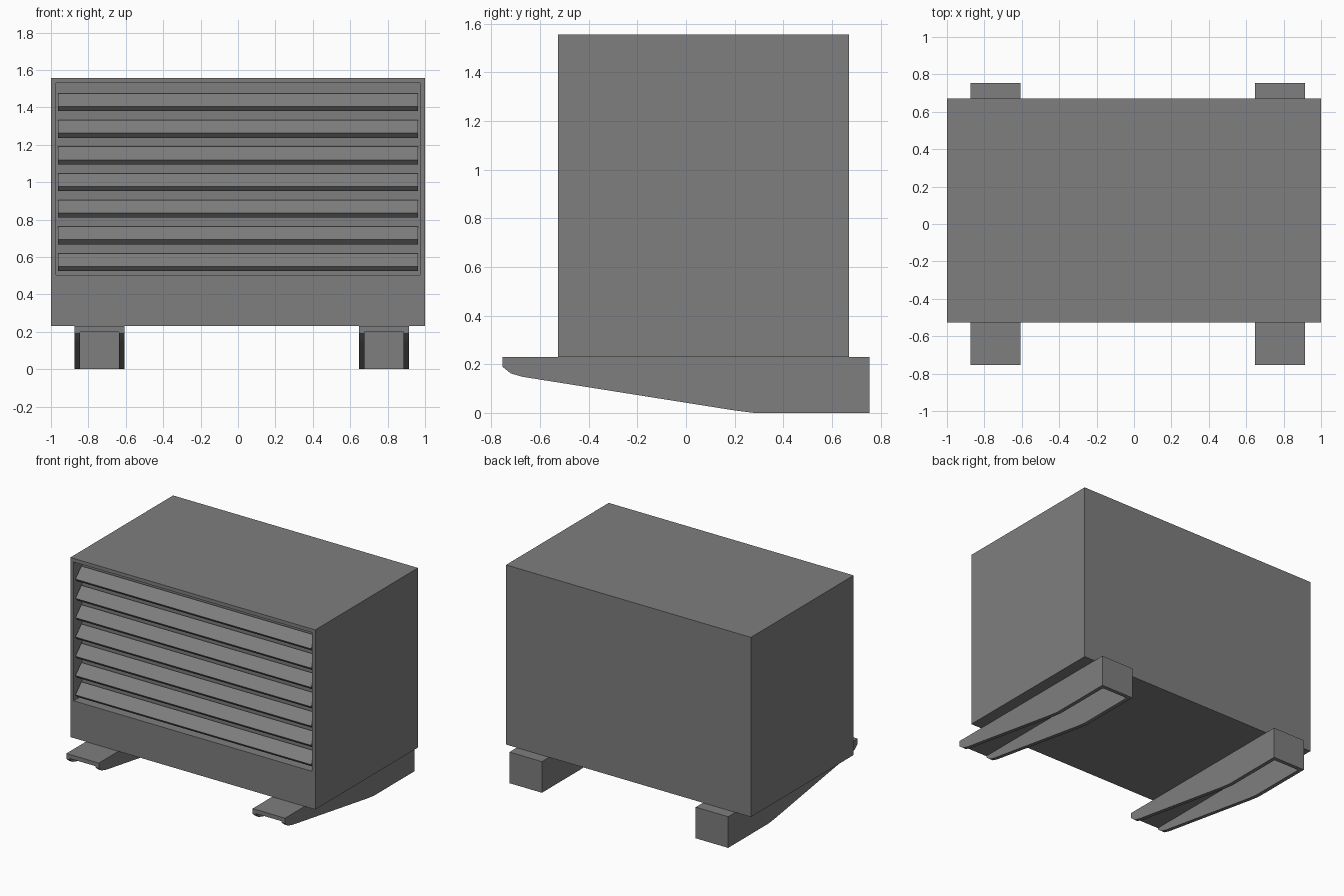
import bpy
import bmesh
from mathutils import Vector

old = bpy.data.objects.get("Cube")
if old:
    bpy.data.objects.remove(old, do_unlink=True)

grey = bpy.data.materials.new("mid grey")
grey.use_nodes = True
colour = (0.21, 0.21, 0.21, 1)
grey.diffuse_color = colour
grey.node_tree.nodes["Principled BSDF"].inputs["Base Color"].default_value = colour


def finish(name, bm):
    """Turn a bmesh into a named, coloured object."""
    bmesh.ops.recalc_face_normals(bm, faces=bm.faces[:])
    mesh = bpy.data.meshes.new(name)
    bm.to_mesh(mesh)
    bm.free()
    mesh.materials.append(grey)
    obj = bpy.data.objects.new(name, mesh)
    bpy.context.collection.objects.link(obj)
    return obj


def box_mesh(low, high):
    low, high = Vector(low), Vector(high)
    bm = bmesh.new()
    bmesh.ops.create_cube(bm, size=1)
    for v in bm.verts:
        v.co = (low + high) / 2 + v.co * (high - low)
    return bm


def extrude_x(name, profile, x0, x1):
    """Extrude a (y, z) profile along x."""
    bm = bmesh.new()
    face = bm.faces.new([bm.verts.new((x0, y, z)) for y, z in profile])
    out = bmesh.ops.extrude_face_region(bm, geom=[face])
    moved = [g for g in out["geom"] if isinstance(g, bmesh.types.BMVert)]
    bmesh.ops.translate(bm, verts=moved, vec=(x1 - x0, 0, 0))
    return finish(name, bm)


# Cabinet with a recessed front opening
FRONT, BACK, BASE, TOP = -0.527, 0.671, 0.23, 1.556
OPEN_LOW, DEPTH = 0.505, 0.1
bm = box_mesh((-1, FRONT, BASE), (1, BACK, TOP))
bm.normal_update()
opening = min(bm.faces, key=lambda f: f.calc_center_median().y)
bmesh.ops.inset_region(bm, faces=[opening], thickness=0.038)
for v in opening.verts:
    if v.co.z < 1:
        v.co.z = OPEN_LOW
out = bmesh.ops.extrude_face_region(bm, geom=[opening])
bmesh.ops.translate(bm, vec=(0, DEPTH, 0),
                    verts=[g for g in out["geom"] if isinstance(g, bmesh.types.BMVert)])
if opening.is_valid:
    bmesh.ops.delete(bm, geom=[opening], context="FACES_ONLY")
finish("cabinet", bm)

# Slanted louvre slats
RUN, THICK, PITCH = 0.07, 0.025, 0.1425
for i in range(7):
    y, z = FRONT + 0.004, 1.405 - i * PITCH
    slat = [(y, z), (y + RUN, z + RUN),
            (y + RUN + THICK, z + RUN - THICK), (y + THICK, z - THICK)]
    extrude_x(f"louvre_slat_{i + 1}", slat, -0.962, 0.962)

# Channel-shaped support brackets
WALL, REACH = 0.028, 0.755
flange = [(-REACH, BASE), (-REACH, 0.19), (-0.72, 0.162), (-0.67, 0.148),
          (0.2, 0.01), (0.28, 0), (REACH, 0), (REACH, BASE)]
for side, x0, x1 in (("right", -0.873, -0.608), ("left", 0.648, 0.913)):
    extrude_x(f"{side}_bracket_outer_flange", flange, x0, x0 + WALL)
    extrude_x(f"{side}_bracket_inner_flange", flange, x1 - WALL, x1)
    finish(f"{side}_bracket_top_plate",
           box_mesh((x0 + WALL, -REACH, BASE - 0.03), (x1 - WALL, REACH, BASE)))
    finish(f"{side}_bracket_end_plate",
           box_mesh((x0 + WALL, REACH - WALL, 0), (x1 - WALL, REACH, BASE - 0.03)))
